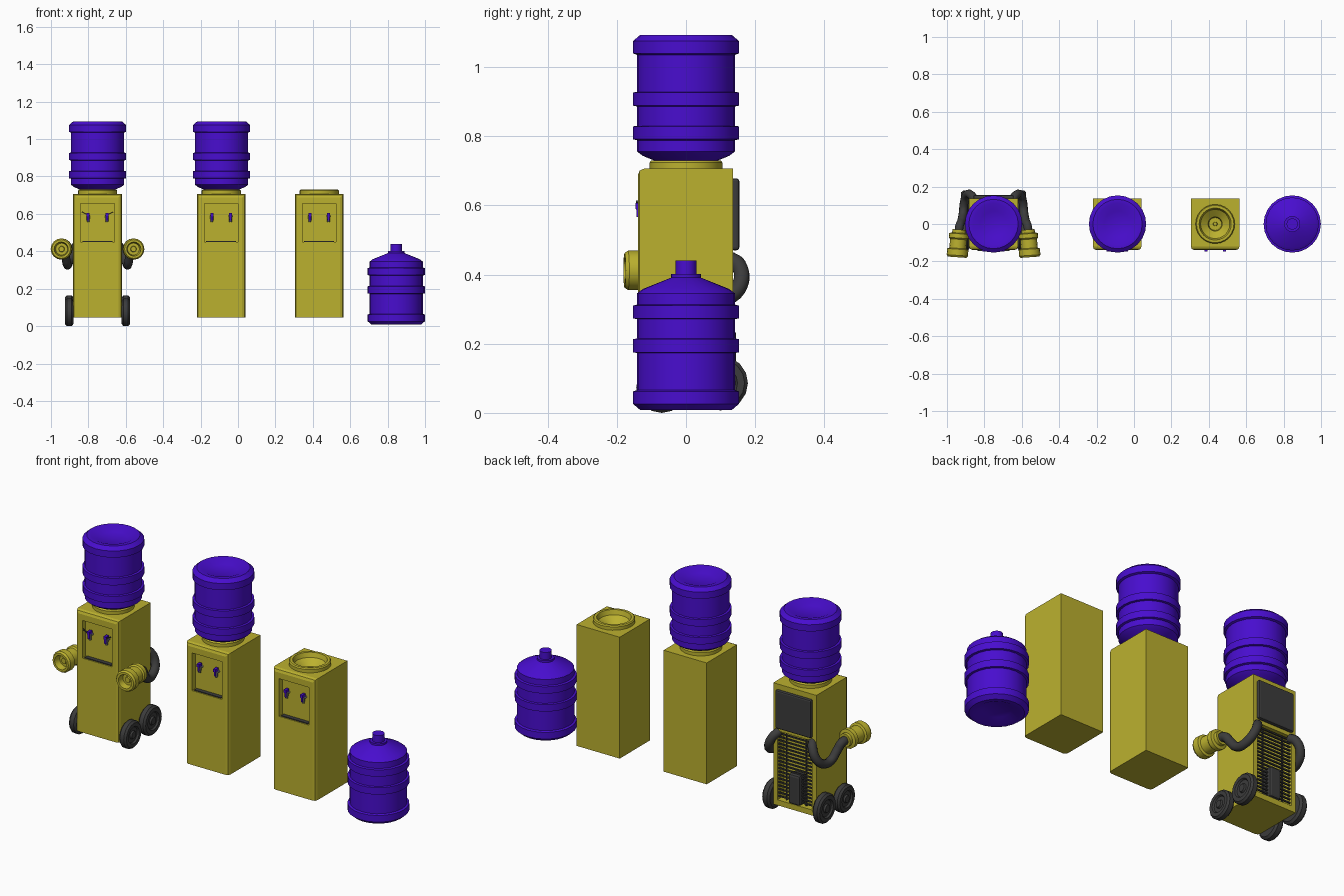
import bpy, bmesh, math
from mathutils import Vector, Matrix

if "Cube" in bpy.data.objects:
    bpy.data.objects.remove(bpy.data.objects["Cube"])


def material(name, rgb):
    m = bpy.data.materials.new(name)
    m.diffuse_color = (*rgb, 1)
    m.use_nodes = True
    m.node_tree.nodes["Principled BSDF"].inputs["Base Color"].default_value = m.diffuse_color
    return m


YELLOW = material("mustard_yellow", (0.50, 0.44, 0.028))
PURPLE = material("deep_violet", (0.065, 0.004, 0.62))
DARK = material("dark_grey", (0.045, 0.045, 0.045))
SILVER = material("silver_grey", (0.35, 0.35, 0.37))


def finish(name, bm, mat, smooth=False):
    bmesh.ops.recalc_face_normals(bm, faces=bm.faces)
    me = bpy.data.meshes.new(name)
    bm.to_mesh(me)
    bm.free()
    me.materials.append(mat)
    ob = bpy.data.objects.new(name, me)
    bpy.context.collection.objects.link(ob)
    if smooth:
        bpy.ops.object.select_all(action='DESELECT')
        ob.select_set(True)
        bpy.context.view_layer.objects.active = ob
        bpy.ops.object.shade_smooth_by_angle(angle=math.radians(32))
    return ob


def box(name, lo, hi, mat, bevel=0.0, pick=None, rot_y=0.0):
    lo, hi = Vector(lo), Vector(hi)
    bm = bmesh.new()
    bmesh.ops.create_cube(bm, size=1)
    for v in bm.verts:
        v.co = v.co * (hi - lo)
    if bevel:
        edges = [e for e in bm.edges if pick is None or pick(e)]
        bmesh.ops.bevel(bm, geom=edges, offset=bevel, segments=2,
                        profile=0.5, affect='EDGES')
    bm.transform(Matrix.Translation((lo + hi) / 2) @ Matrix.Rotation(rot_y, 4, 'Y'))
    return finish(name, bm, mat)


def lathe(name, profile, mat, sides=24, loc=(0, 0, 0), rot=(0, 0, 0)):
    """Revolve (radius, height) points around the local z axis."""
    bm = bmesh.new()
    rings = []
    for r, z in profile:
        if r < 1e-5:
            rings.append([bm.verts.new((0, 0, z))] * sides)
        else:
            rings.append([bm.verts.new((r * math.cos(2 * math.pi * i / sides),
                                        r * math.sin(2 * math.pi * i / sides), z))
                          for i in range(sides)])
    for a, b in zip(rings, rings[1:]):
        for i in range(sides):
            j = (i + 1) % sides
            vs = list(dict.fromkeys((a[i], a[j], b[j], b[i])))
            if len(vs) > 2:
                bm.faces.new(vs)
    ob = finish(name, bm, mat, True)
    ob.location, ob.rotation_euler = loc, rot
    return ob


def cut(target, cutter):
    mod = target.modifiers.new("cut", 'BOOLEAN')
    mod.operation, mod.solver, mod.object = 'DIFFERENCE', 'EXACT', cutter
    bpy.context.view_layer.objects.active = target
    bpy.ops.object.modifier_apply(modifier=mod.name)
    bpy.data.objects.remove(cutter)


def hose(name, points, radius, mat):
    cu = bpy.data.curves.new(name, 'CURVE')
    cu.dimensions = '3D'
    cu.bevel_depth, cu.bevel_resolution, cu.resolution_u = radius, 3, 6
    cu.use_fill_caps = True
    sp = cu.splines.new('BEZIER')
    sp.bezier_points.add(len(points) - 1)
    for bp, p in zip(sp.bezier_points, points):
        bp.co = p
        bp.handle_left_type = bp.handle_right_type = 'AUTO'
    cu.materials.append(mat)
    ob = bpy.data.objects.new(name, cu)
    bpy.context.collection.objects.link(ob)
    bpy.ops.object.select_all(action='DESELECT')
    ob.select_set(True)
    bpy.context.view_layer.objects.active = ob
    bpy.ops.object.convert(target='MESH')


# Ribbed bottle with a dished base
BOTTLE = [(0, 0.03), (0.07, 0.026), (0.11, 0.008), (0.132, 0.008), (0.153, 0.026),
          (0.153, 0.062), (0.142, 0.066), (0.142, 0.173), (0.153, 0.175), (0.153, 0.213),
          (0.142, 0.215), (0.142, 0.271), (0.153, 0.273), (0.153, 0.310), (0.142, 0.313),
          (0.142, 0.345), (0.125, 0.358), (0.043, 0.391), (0.043, 0.401), (0.030, 0.401),
          (0.030, 0.440), (0, 0.440)]


def bottle(tag, x, inverted):
    lathe("bottle_" + tag, BOTTLE, PURPLE, 24,
          (x, 0, 1.101 if inverted else 0), (math.pi if inverted else 0, 0, 0))


def dispenser(tag, cx):
    # Cabinet with rounded front edges
    def front_edge(e):
        a, b = (v.co for v in e.verts)
        return a.y < 0 and b.y < 0 and a.z + b.z > -0.1
    body = box("cabinet_" + tag, (cx - 0.13, -0.139, 0.045), (cx + 0.13, 0.136, 0.706),
               YELLOW, 0.018, front_edge)
    # Tap niche and bowl opening
    cut(body, box("niche_cutter", (cx - 0.09, -0.2, 0.45), (cx + 0.09, -0.11, 0.655), YELLOW))
    cut(body, lathe("bowl_cutter", [(0, 0.635), (0.09, 0.635), (0.09, 0.8), (0, 0.8)],
                    YELLOW, 24, (cx, 0, 0)))
    # Collar with funnel bowl and centre peg
    lathe("collar_" + tag, [(0.09, 0.70), (0.105, 0.70), (0.105, 0.724), (0.100, 0.730),
                            (0.086, 0.730), (0.078, 0.705), (0.038, 0.675), (0.034, 0.645),
                            (0.012, 0.645), (0.010, 0.662), (0, 0.662)],
          YELLOW, 24, (cx, 0, 0))
    # Drip tray and taps
    box("drip_tray_" + tag, (cx - 0.08, -0.134, 0.449), (cx + 0.08, -0.112, 0.455), DARK)
    for s in (-1, 1):
        x = cx + s * 0.05
        lathe("tap_stub_" + tag, [(0, 0), (0.008, 0), (0.008, 0.025), (0, 0.025)],
              SILVER, 10, (x, -0.108, 0.583), (math.pi / 2, 0, 0))
        lathe("tap_spout_" + tag, [(0, 0.556), (0.007, 0.556), (0.010, 0.592), (0, 0.592)],
              SILVER, 10, (x, -0.130, 0))
        box("tap_lever_" + tag, (x - 0.008, -0.146, 0.590), (x + 0.008, -0.120, 0.606), PURPLE)
        box("tap_button_" + tag, (x - 0.005, -0.143, 0.566), (x + 0.005, -0.139, 0.592), PURPLE)
    return body


# Plain dispensers and bottles
dispenser("middle", -0.09)
bottle("middle", -0.088, True)
dispenser("open", 0.434)
bottle("standing", 0.846, False)

# Rolling dispenser with arms
RX = -0.751
rolling = dispenser("rolling", RX)
bottle("rolling", RX, True)

# Rear recess with condenser bars and compressor
cut(rolling, box("recess_cutter", (RX - 0.105, 0.08, 0.075), (RX + 0.105, 0.2, 0.45), YELLOW))
for i in range(19):
    z = 0.09 + i * 0.019
    box("condenser_bar", (RX - 0.106, 0.122, z), (RX + 0.106, 0.130, z + 0.007), DARK)
for s in (-1, 1):
    box("condenser_rail", (RX + s * 0.06 - 0.003, 0.118, 0.08),
        (RX + s * 0.06 + 0.003, 0.124, 0.445), DARK)
box("compressor", (RX - 0.035, 0.085, 0.076), (RX + 0.035, 0.145, 0.24), DARK, 0.012)
box("back_panel", (RX - 0.108, 0.130, 0.47), (RX + 0.108, 0.154, 0.678), DARK, 0.008)

# Hand cup profile, from the wrist to the open end
CUP = [(0, 0), (0.036, 0), (0.036, 0.018), (0.052, 0.022), (0.052, 0.045), (0.045, 0.052),
       (0.045, 0.100), (0.057, 0.105), (0.057, 0.138), (0.050, 0.148), (0.038, 0.148),
       (0.032, 0.115), (0.016, 0.115), (0.014, 0.125), (0, 0.125)]

for s, side in ((-1, "left"), (1, "right")):
    # Angled brow above each tap
    box("brow_" + side, (RX + s * 0.064 - 0.022, -0.145, 0.598),
        (RX + s * 0.064 + 0.022, -0.138, 0.603), DARK, rot_y=-s * 0.5)
    # Hose arm and hand
    arm = [(0.10, 0.125, 0.445), (0.118, 0.153, 0.425), (0.143, 0.156, 0.37),
           (0.157, 0.115, 0.332), (0.163, 0.06, 0.33), (0.172, 0.015, 0.375),
           (0.182, -0.01, 0.408), (0.187, -0.05, 0.412)]
    hose("arm_" + side, [(RX + s * x, y, z) for x, y, z in arm], 0.023, DARK)
    lathe("hand_" + side, CUP, YELLOW, 16, (RX + s * 0.184, -0.03, 0.412),
          (math.pi / 2, 0, s * 0.07))
    # Wheels with recessed hubs
    for end, y, r, z in (("front", -0.07, 0.074, 0.074), ("rear", 0.10, 0.079, 0.086)):
        lathe(f"wheel_{end}_{side}",
              [(0, 0), (0.85 * r, 0), (r, 0.010), (r, 0.034), (0.88 * r, 0.044),
               (0.62 * r, 0.044), (0.55 * r, 0.035), (0.3 * r, 0.035), (0.25 * r, 0.044),
               (0, 0.044)],
              DARK, 16, (RX + s * 0.129, y, z), (0, s * math.pi / 2, 0))
